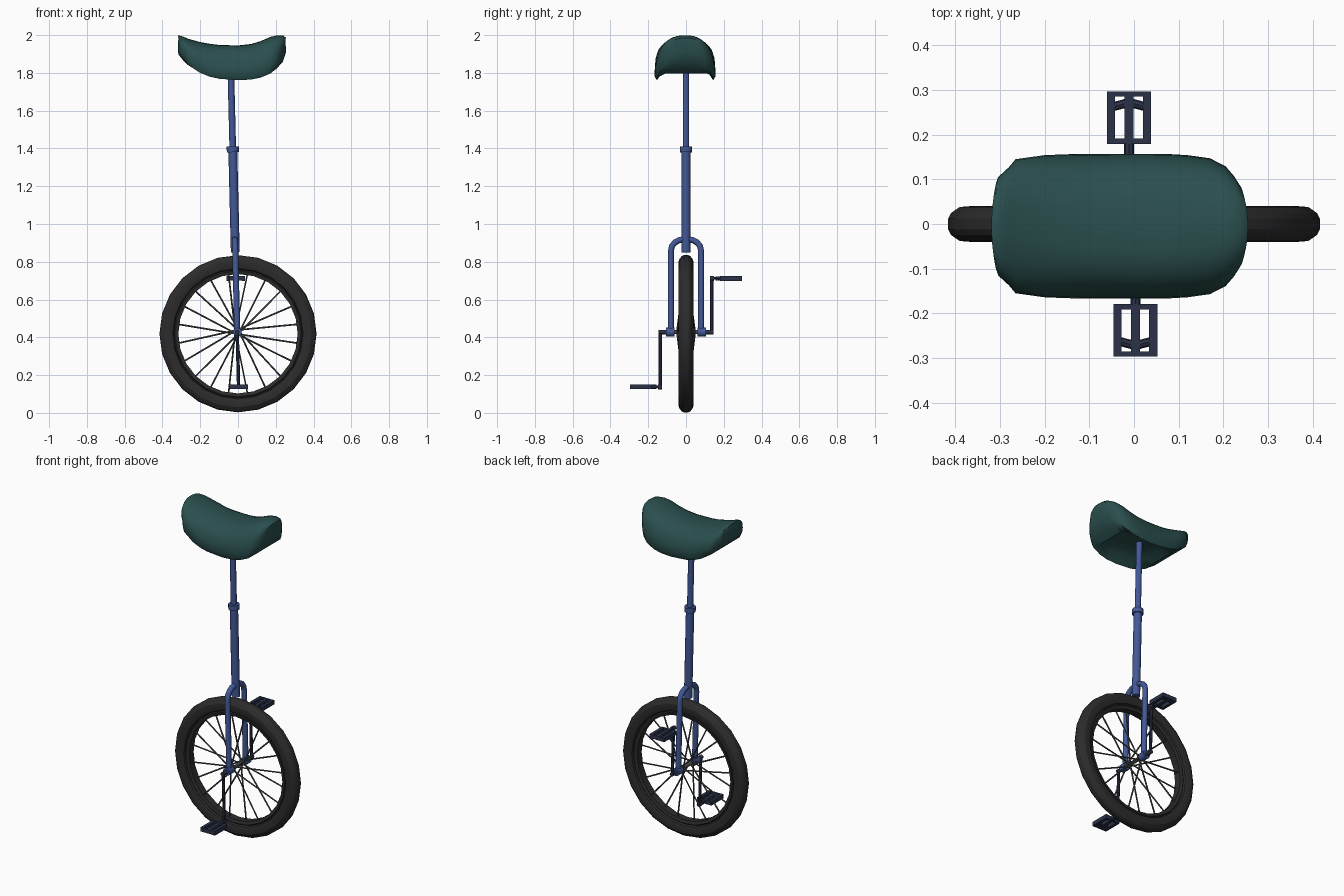
import bpy, bmesh, math
from mathutils import Vector

if "Cube" in bpy.data.objects:
    bpy.data.objects.remove(bpy.data.objects["Cube"])

HUB = 0.428


def material(name, col):
    m = bpy.data.materials.new(name)
    m.diffuse_color = (*col, 1)
    m.use_nodes = True
    m.node_tree.nodes["Principled BSDF"].inputs["Base Color"].default_value = m.diffuse_color
    return m


TEAL = material("teal", (0.023, 0.078, 0.076))
BLUE = material("blue", (0.056, 0.098, 0.31))
NAVY = material("navy", (0.024, 0.032, 0.066))
BLACK = material("black rubber", (0.025, 0.025, 0.025))
GREY = material("dark grey", (0.075, 0.080, 0.083))


def lean(y, z):
    """Point on the slightly tilted plane of the frame."""
    return Vector((-0.004 - 0.0245 * (z - HUB), y, z))


def finish(name, bm, mat, angle=35):
    bmesh.ops.recalc_face_normals(bm, faces=bm.faces)
    me = bpy.data.meshes.new(name)
    bm.to_mesh(me)
    bm.free()
    me.materials.append(mat)
    ob = bpy.data.objects.new(name, me)
    bpy.context.collection.objects.link(ob)
    bpy.ops.object.select_all(action='DESELECT')
    bpy.context.view_layer.objects.active = ob
    ob.select_set(True)
    bpy.ops.object.shade_smooth_by_angle(angle=math.radians(angle))
    return ob


def add_tube(bm, a, b, r, n=12):
    d = b - a
    new = bmesh.ops.create_cone(bm, cap_ends=True, segments=n, radius1=r, radius2=r, depth=d.length)
    rot = d.to_track_quat('Z', 'Y').to_matrix()
    for v in new["verts"]:
        v.co = rot @ v.co + (a + b) / 2


def add_box(bm, c, size):
    new = bmesh.ops.create_cube(bm, size=1)
    for v in new["verts"]:
        v.co = Vector([v.co[i] * size[i] + c[i] for i in range(3)])


def loft(bm, rings, closed=False):
    rows = [[bm.verts.new(p) for p in ring] for ring in rings]
    n = len(rows[0])
    for i in range(len(rows) if closed else len(rows) - 1):
        a, b = rows[i], rows[(i + 1) % len(rows)]
        for j in range(n):
            bm.faces.new((a[j], a[(j + 1) % n], b[(j + 1) % n], b[j]))
    return rows


# tyre and rim: profile spun round the axle
half = [(0.416, 0.012), (0.409, 0.025), (0.390, 0.038), (0.366, 0.040),
        (0.345, 0.033), (0.340, 0.022), (0.334, 0.027), (0.316, 0.022)]
profile = half + [(r, -y) for r, y in reversed(half)]
bm = bmesh.new()
loft(bm, [[(r * math.cos(t), y, 0.419 + r * math.sin(t)) for r, y in profile]
          for t in (math.tau * k / 24 for k in range(24))], closed=True)
finish("tyre", bm, BLACK, 25)

# spokes, alternating between the two hub flanges and crossing slightly
bm = bmesh.new()
for k in range(20):
    t = math.tau * (k + 0.5) / 20
    side = 1 if k % 2 else -1
    lead = t + (0.9 if k % 4 < 2 else -0.9)
    a = Vector((-0.004 + 0.013 * math.cos(lead), side * 0.047, HUB + 0.013 * math.sin(lead)))
    b = Vector((0.322 * math.cos(t), side * 0.008, 0.419 + 0.322 * math.sin(t)))
    add_tube(bm, a, b, 0.0045, 6)
finish("spokes", bm, GREY)

# hub with small flanges
bm = bmesh.new()
add_tube(bm, lean(-0.07, HUB), lean(0.07, HUB), 0.011)
for s in (-1, 1):
    add_tube(bm, lean(s * 0.042, HUB), lean(s * 0.050, HUB), 0.018, 16)
finish("hub", bm, GREY)

# fork: bent tube over the wheel
path = [(-0.08, HUB)]
for k in range(9):
    t = math.pi * (1 - k / 8)
    c = math.cos(t)
    path.append((0.08 * math.copysign(abs(c) ** 0.9, c), 0.855 + 0.065 * math.sin(t) ** 0.9))
path.append((0.08, HUB))
bm = bmesh.new()
rings = []
pts = [lean(*p) for p in path]
for i, p in enumerate(pts):
    d = (pts[min(i + 1, len(pts) - 1)] - pts[max(i - 1, 0)]).normalized()
    u = Vector((1, 0, 0))
    v = d.cross(u).normalized()
    rings.append([p + 0.016 * (u * math.cos(a) + v * math.sin(a))
                  for a in (math.tau * j / 12 for j in range(12))])
rows = loft(bm, rings)
bm.faces.new(rows[0])
bm.faces.new(rows[-1])
finish("fork", bm, BLUE, 45)

# bearing clamps at the fork ends
bm = bmesh.new()
for s in (-1, 1):
    add_tube(bm, lean(s * 0.060, HUB), lean(s * 0.105, HUB), 0.024, 12)
finish("bearing_clamps", bm, BLUE)

# frame tube, seat post and collar
for name, z0, z1, r in (("frame_tube", 0.85, 1.39, 0.0235), ("seat_post", 1.36, 1.85, 0.0175),
                        ("collar", 1.38, 1.41, 0.032)):
    bm = bmesh.new()
    add_tube(bm, lean(0, z0), lean(0, z1), r, 14)
    finish(name, bm, BLUE)

# cranks and pedals, one up and one down
for s, side in ((1, "left"), (-1, "right")):
    end = HUB + 0.287 * s - 0.003
    bm = bmesh.new()
    y = s * 0.137
    add_tube(bm, lean(s * 0.10, HUB), lean(s * 0.146, HUB), 0.012)
    add_tube(bm, lean(y, HUB), lean(y, end), 0.009, 8)
    add_tube(bm, lean(s * 0.126, end), lean(s * 0.147, end), 0.013)
    add_tube(bm, lean(y, end), lean(s * 0.166, end), 0.007, 8)
    add_tube(bm, lean(s * 0.157, end), lean(s * 0.182, end), 0.011, 8)
    finish(side + "_crank", bm, NAVY)

    bm = bmesh.new()
    c = lean(s * 0.238, end)
    for x in (-0.040, 0.040):
        add_box(bm, c + Vector((x, 0, 0)), (0.018, 0.118, 0.025))
    add_box(bm, c, (0.020, 0.112, 0.021))
    for off, w in ((0.053, 0.012), (-0.053, 0.012)):
        add_box(bm, c + Vector((0, s * off, 0)), (0.080, w, 0.024))
    # the braces slope from the sides to the centre bar
    for sx in (-1, 1):
        add_tube(bm, c + Vector((sx * 0.038, s * 0.024, 0)), c + Vector((0, s * 0.034, 0)), 0.010, 8)
    finish(side + "_pedal", bm, NAVY)

# seat: sections (x, top, bottom, half width, depth of the hollow underneath)
stations = [(-0.319, 1.996, 1.915, 0.095, 0), (-0.314, 1.999, 1.895, 0.110, 0),
            (-0.290, 1.992, 1.866, 0.132, 0), (-0.265, 1.981, 1.842, 0.150, 0),
            (-0.200, 1.963, 1.800, 0.159, 0.0), (-0.150, 1.954, 1.780, 0.161, 0.045),
            (-0.100, 1.948, 1.769, 0.162, 0.07), (0.000, 1.945, 1.761, 0.162, 0.08),
            (0.070, 1.953, 1.765, 0.162, 0.07), (0.120, 1.968, 1.775, 0.159, 0.05),
            (0.170, 1.990, 1.796, 0.152, 0.0), (0.205, 1.998, 1.823, 0.134, 0),
            (0.238, 1.998, 1.860, 0.112, 0), (0.255, 1.985, 1.912, 0.085, 0)]
rings = []
for x, top, bot, w, hollow in stations:
    ring = []
    skirt = bot + (0.12 if abs(x - 0.01) < 0.17 else 0.25) * (top - bot)
    p = 0.72 + 0.2 * min(1, abs(x) / 0.25) ** 2
    # the ends bulge outward in plan
    bulge = 0.010 if x < -0.28 else -0.014 if x > 0.22 else 0
    for k in range(17):
        c, s = math.cos(math.pi * k / 16), math.sin(math.pi * k / 16)
        c = math.copysign(abs(c) ** p, c)
        ring.append((x + bulge * c * c, -0.005 + w * c, skirt + (top - skirt) * max(s, 0) ** 0.8))
    for k in range(9):
        q = -0.92 + 1.84 * k / 8
        ring.append((x + bulge * q * q, -0.005 + w * q, bot + hollow * (1 - (q / 0.92) ** 4)))
    rings.append(ring)
bm = bmesh.new()
rows = loft(bm, rings)
bm.faces.new(rows[0])
bm.faces.new(rows[-1])
finish("seat", bm, TEAL, 50)
